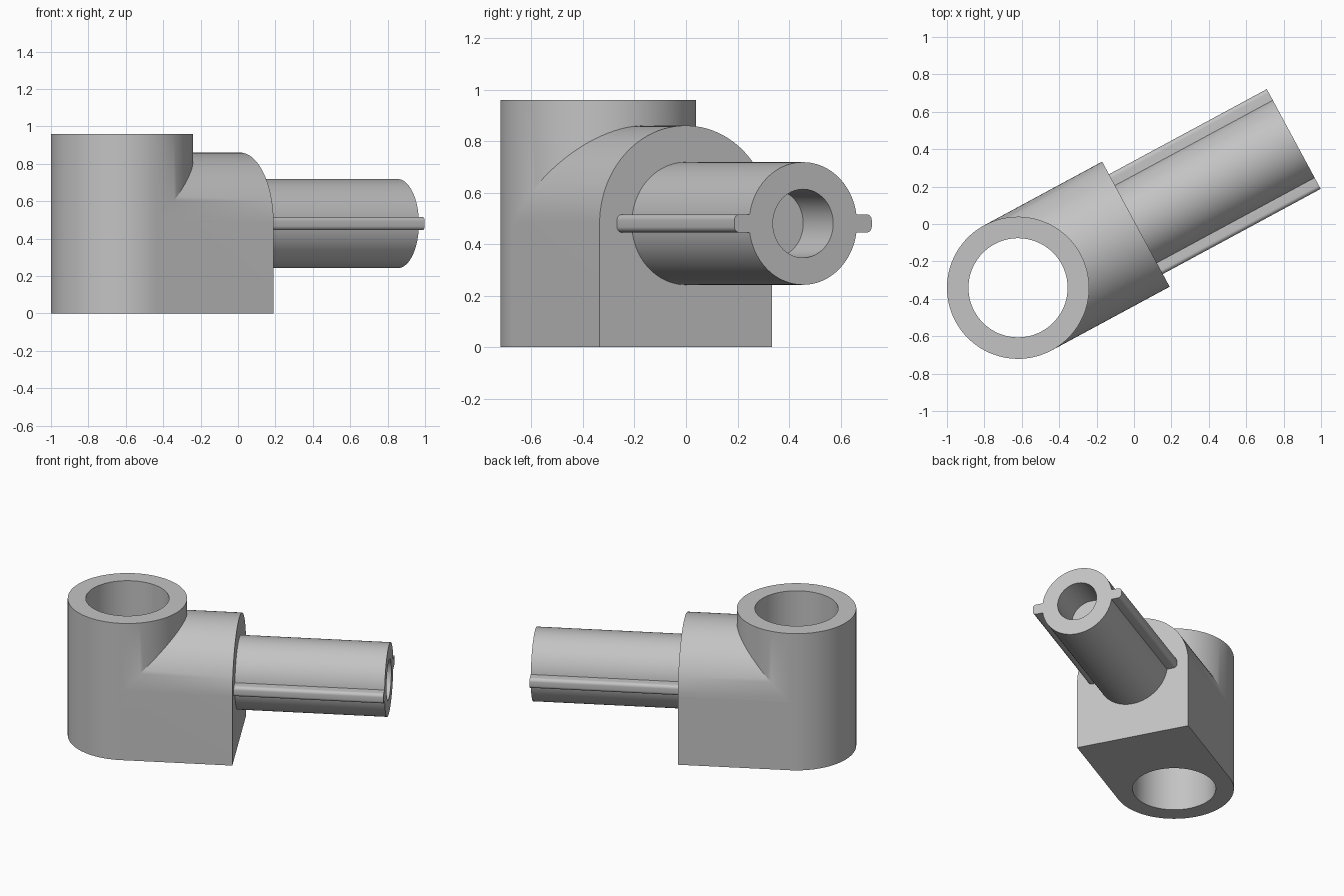
import bpy, bmesh, math
from mathutils import Matrix

if "Cube" in bpy.data.objects:
    bpy.data.objects.remove(bpy.data.objects["Cube"])

# Local frame: socket bore on the z axis, arm running along +x
ANGLE = math.radians(28.35)
PLACE = Matrix.Translation((-0.62, -0.341, 0)) @ Matrix.Rotation(ANGLE, 4, 'Z')
R, AXIS_Z, HEIGHT = 0.38, 0.48, 0.96
BLOCK_END, ARM_END = 0.716, 1.675

grey = bpy.data.materials.new("light grey")
grey.diffuse_color = (0.55, 0.55, 0.55, 1)
grey.use_nodes = True
grey.node_tree.nodes["Principled BSDF"].inputs["Base Color"].default_value = grey.diffuse_color


def arc(cx, cy, r, a0, a1, n):
    """Points on an arc, angles in degrees, both ends included."""
    return [(cx + r * math.cos(math.radians(a0 + (a1 - a0) * i / n)),
             cy + r * math.sin(math.radians(a0 + (a1 - a0) * i / n))) for i in range(n + 1)]


def prism(name, outline, start, end, along_x=False):
    """Extrude a closed outline along z, or along x with the outline in (y, z)."""
    bm = bmesh.new()
    place = (lambda p, t: (t, p[0], p[1])) if along_x else (lambda p, t: (p[0], p[1], t))
    face = bm.faces.new([bm.verts.new(place(p, start)) for p in outline])
    out = bmesh.ops.extrude_face_region(bm, geom=[face])
    verts = [v for v in out["geom"] if isinstance(v, bmesh.types.BMVert)]
    step = (end - start, 0, 0) if along_x else (0, 0, end - start)
    bmesh.ops.translate(bm, verts=verts, vec=step)
    bmesh.ops.recalc_face_normals(bm, faces=bm.faces)
    mesh = bpy.data.meshes.new(name)
    bm.to_mesh(mesh)
    bm.free()
    mesh.materials.append(grey)
    obj = bpy.data.objects.new(name, mesh)
    bpy.context.collection.objects.link(obj)
    obj.matrix_world = PLACE
    return obj


def combine(target, other, operation):
    """Apply a boolean and remove the tool object."""
    mod = target.modifiers.new(operation, 'BOOLEAN')
    mod.object, mod.operation, mod.solver = other, operation, 'EXACT'
    bpy.context.view_layer.objects.active = target
    bpy.ops.object.modifier_apply(modifier=mod.name)
    bpy.data.objects.remove(other)


def circle(r, cy=0.0, n=96):
    return arc(0, cy, r, 0, 360, n)[:-1]


# Upright socket and arched block
body = prism("socket_body", circle(R), 0, HEIGHT)
arch = [(-R, 0), (R, 0)] + arc(0, AXIS_Z, R, 0, 180, 48)
combine(body, prism("arched_block", arch, 0, BLOCK_END, True), 'UNION')

# Round arm with a rounded rib on each side
combine(body, prism("arm", circle(0.238, AXIS_Z), 0.5, ARM_END, True), 'UNION')
w, h, c = 0.303, 0.035, 0.022
rib = []
for sy, sz, a in ((1, 1, 0), (-1, 1, 90), (-1, -1, 180), (1, -1, 270)):
    rib += arc(sy * (w - c), AXIS_Z + sz * (h - c), c, a, a + 90, 6)
combine(body, prism("side_ribs", rib, 0.5, ARM_END, True), 'UNION')

# Vertical through bore and blind hole in the arm end
combine(body, prism("bore", circle(0.265), -0.1, HEIGHT + 0.1), 'DIFFERENCE')
combine(body, prism("arm_hole", circle(0.133, AXIS_Z, 64), ARM_END - 0.245, ARM_END + 0.1, True),
        'DIFFERENCE')

# Smooth curved walls, crisp rims
bpy.ops.object.select_all(action='DESELECT')
body.select_set(True)
bpy.context.view_layer.objects.active = body
bpy.ops.object.shade_smooth_by_angle(angle=math.radians(25))
